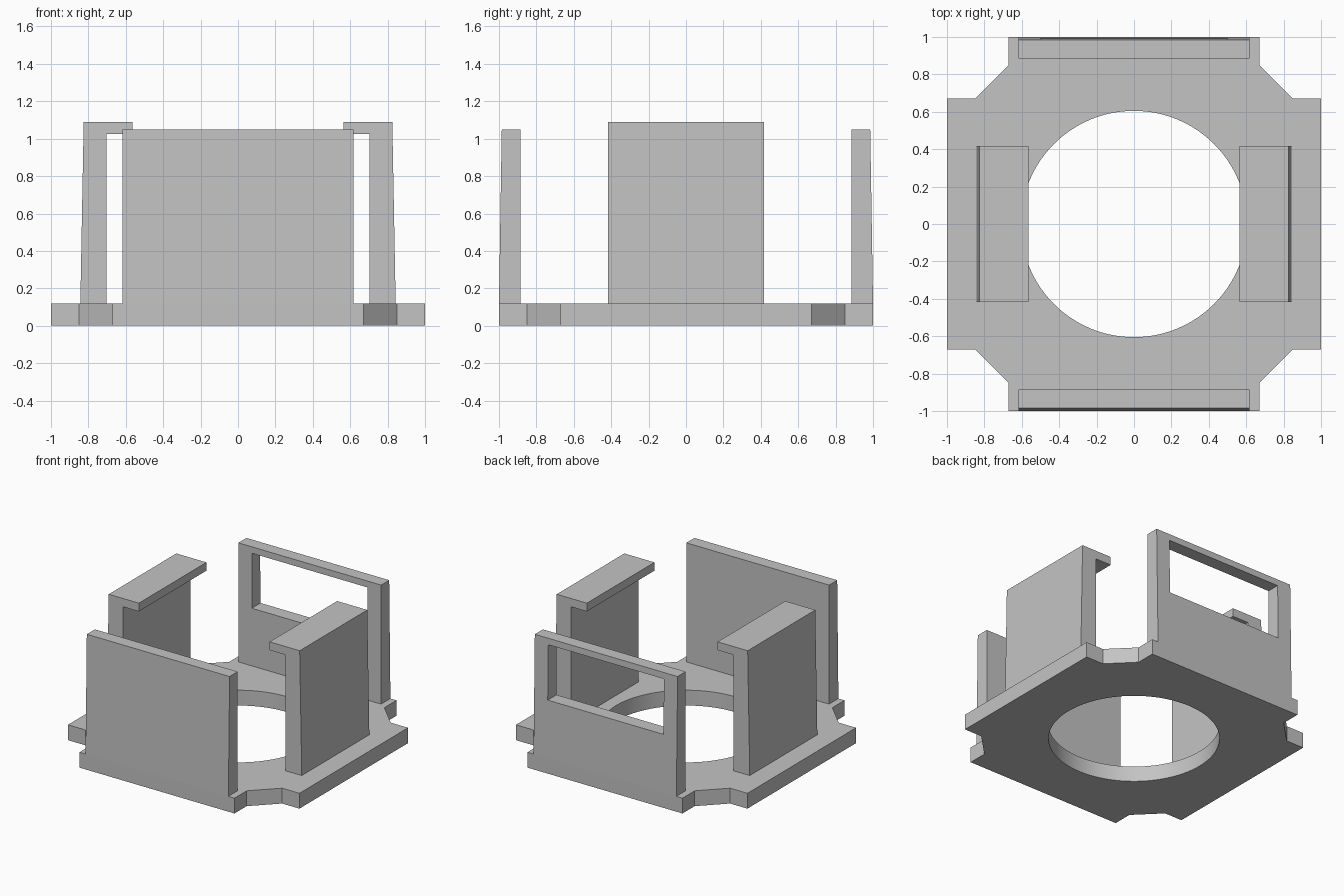
import bpy
import bmesh
from math import cos, sin, tau, radians
from mathutils import Vector

default = bpy.data.objects.get("Cube")
if default:
    bpy.data.objects.remove(default, do_unlink=True)

BASE_TOP = 0.12

grey = bpy.data.materials.new("matte grey")
grey.use_nodes = True
grey.diffuse_color = (0.55, 0.55, 0.55, 1)
grey.node_tree.nodes["Principled BSDF"].inputs["Base Color"].default_value = grey.diffuse_color


def extrude_profile(name, points, push):
    """Extrude a closed loop of 3D points along a vector."""
    bm = bmesh.new()
    face = bm.faces.new([bm.verts.new(p) for p in points])
    grown = bmesh.ops.extrude_face_region(bm, geom=[face])["geom"]
    moved = [v for v in grown if isinstance(v, bmesh.types.BMVert)]
    bmesh.ops.translate(bm, verts=moved, vec=Vector(push))
    bmesh.ops.recalc_face_normals(bm, faces=bm.faces)
    mesh = bpy.data.meshes.new(name)
    bm.to_mesh(mesh)
    bm.free()
    mesh.materials.append(grey)
    obj = bpy.data.objects.new(name, mesh)
    bpy.context.collection.objects.link(obj)
    return obj


def select_only(obj):
    bpy.ops.object.select_all(action="DESELECT")
    obj.select_set(True)
    bpy.context.view_layer.objects.active = obj


def cut(obj, cutter):
    """Subtract the cutter, then discard it."""
    cutter.hide_render = True
    mod = obj.modifiers.new("opening", "BOOLEAN")
    mod.operation = "DIFFERENCE"
    mod.solver = "EXACT"
    mod.object = cutter
    select_only(obj)
    bpy.ops.object.modifier_apply(modifier=mod.name)
    bpy.data.objects.remove(cutter, do_unlink=True)


# Base plate with notched, chamfered corners
corner = [(1, 0.67), (0.85, 0.67), (0.67, 0.85), (0.67, 1)]
outline = []
for sx, sy in ((1, 1), (-1, 1), (-1, -1), (1, -1)):
    pts = corner if sx * sy > 0 else corner[::-1]
    outline += [(sx * x, sy * y, 0) for x, y in pts]
base = extrude_profile("base_plate", outline, (0, 0, BASE_TOP))

# Round central opening
segments = 128
ring = [(0.605 * cos(tau * i / segments), 0.605 * sin(tau * i / segments), -0.1)
        for i in range(segments)]
cut(base, extrude_profile("hole_cutter", ring, (0, 0, 0.4)))
select_only(base)
bpy.ops.object.shade_smooth_by_angle(angle=radians(30))

# Front and back walls, tapering on the outside
wall = [(0.885, BASE_TOP), (1, BASE_TOP), (0.985, 1.05), (0.885, 1.05)]
walls = {}
for name, side in (("front_wall", -1), ("back_wall", 1)):
    walls[name] = extrude_profile(
        name, [(-0.617, side * y, z) for y, z in wall], (1.234, 0, 0))

# Rectangular window in the back wall
window = [(-0.5, 0.8, 0.57), (0.5, 0.8, 0.57), (0.5, 0.8, 1), (-0.5, 0.8, 1)]
cut(walls["back_wall"], extrude_profile("window_cutter", window, (0, 0.4, 0)))

# Side walls with an inward lip along the top
hook = [(0.702, BASE_TOP), (0.843, BASE_TOP), (0.825, 1.09),
        (0.565, 1.09), (0.565, 1.025), (0.702, 1.025)]
for name, side in (("left_hooked_wall", 1), ("right_hooked_wall", -1)):
    extrude_profile(name, [(side * x, -0.417, z) for x, z in hook], (0, 0.834, 0))
